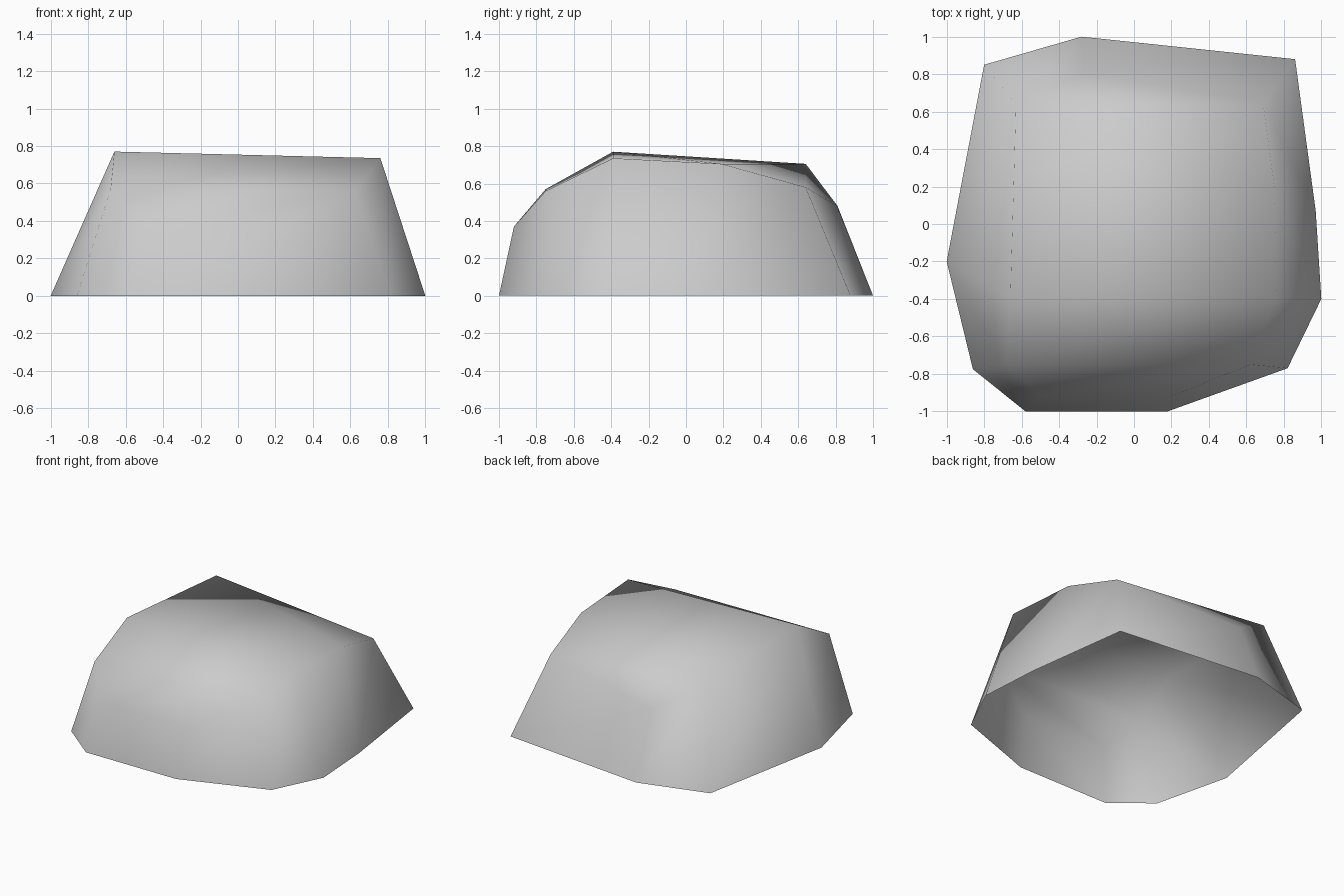
import bpy
import bmesh

cube = bpy.data.objects.get("Cube")
if cube:
    bpy.data.objects.remove(cube, do_unlink=True)


def make_material(name, colour):
    mat = bpy.data.materials.new(name)
    mat.use_nodes = True
    mat.diffuse_color = colour
    bsdf = mat.node_tree.nodes["Principled BSDF"]
    bsdf.inputs["Base Color"].default_value = colour
    bsdf.inputs["Roughness"].default_value = 0.9
    return mat


# Corner points of the boulder, one letter each
# Ground outline, counter-clockwise from the back right
ground = {
    "A": (-.8, .85), "J": (-1, -.2), "I": (-.86, -.775), "H": (-.58, -1),
    "G": (.18, -1), "F": (.82, -.77), "E": (1, -.4), "D": (.97, .07),
    "C": (.86, .88), "B": (-.28, 1),
}
points = {key: (x, y, 0) for key, (x, y) in ground.items()}

# Crown of the boulder
points.update({
    "K": (-.66, -.39, .77), "R": (.76, -.39, .735), "S": (.75, .19, .705),
    "Q": (.69, .64, .58), "P": (-.63, .64, .705),
})

# Shoulders between the crown and the ground
points.update({
    "L": (-.68, -.75, .57), "M": (.62, -.75, .56),
    "N": (-.5, -.92, .37), "O": (.2, -.92, .37), "T": (-.27, .81, .48),
})

# Facets, written as the letters of their corners
facets = {
    "top": ["KRS", "KSP", "SQP"],
    "front": ["LMRK", "NOML", "HGON", "IHNL", "GFMO"],
    "left_side": ["FERM", "EDSR", "DCQS"],
    "back": ["QTP", "CBTQ", "BAPT"],
    "right_side": ["AJKP", "JILK"],
}

# Open-bottomed boulder shell
bm = bmesh.new()
corners = {key: bm.verts.new(co) for key, co in points.items()}
for side in facets.values():
    for letters in side:
        face = bm.faces.new([corners[letter] for letter in letters])
        face.smooth = True
bmesh.ops.recalc_face_normals(bm, faces=bm.faces[:])
top_face = max(bm.faces, key=lambda f: f.calc_center_median().z)
if top_face.normal.z < 0:
    bmesh.ops.reverse_faces(bm, faces=bm.faces[:])

mesh = bpy.data.meshes.new("boulder")
bm.to_mesh(mesh)
bm.free()
mesh.materials.append(make_material("stone_grey", (.6, .6, .6, 1)))
boulder = bpy.data.objects.new("boulder", mesh)
bpy.context.collection.objects.link(boulder)
